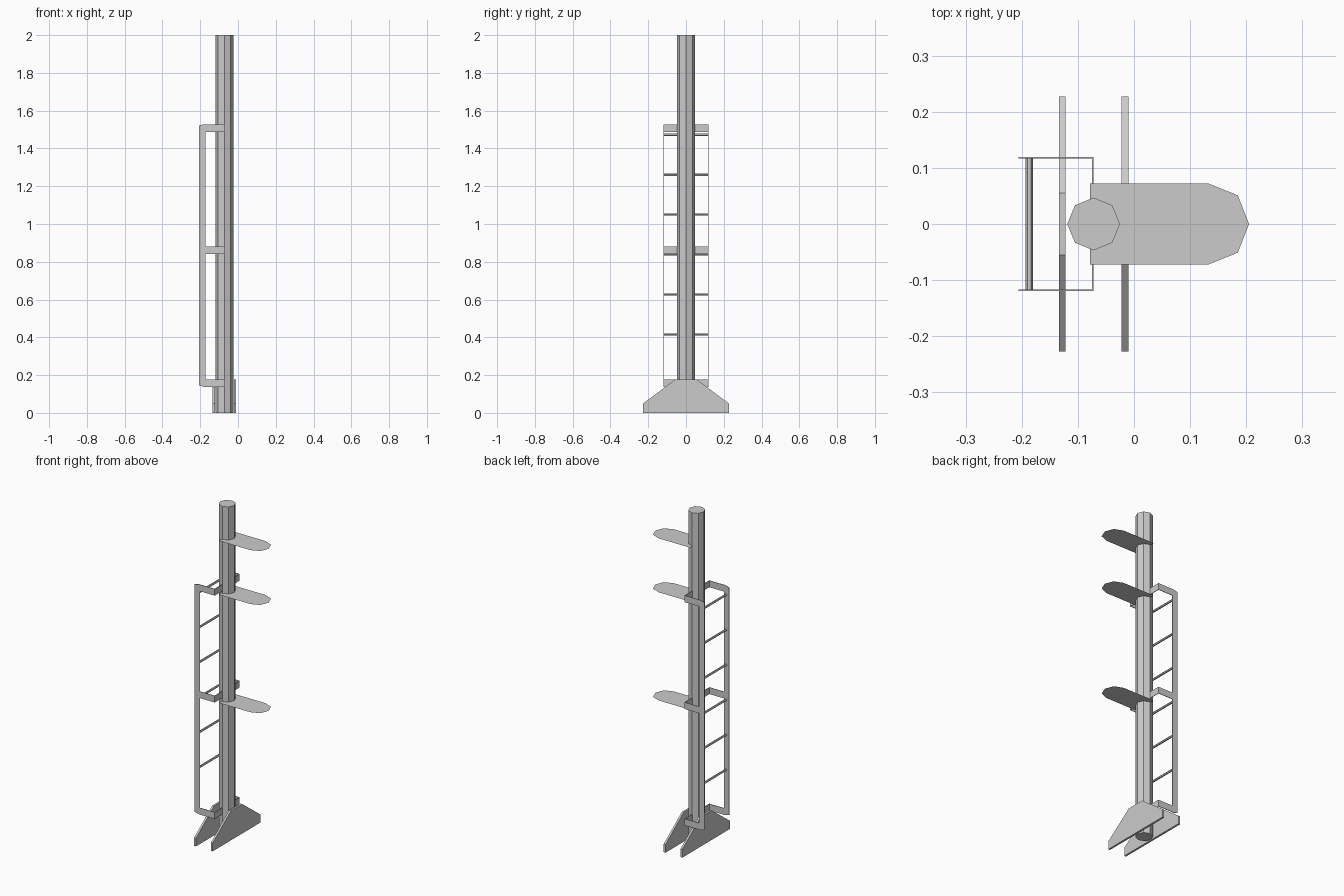
import bpy, bmesh, math
from mathutils import Vector

if "Cube" in bpy.data.objects:
    bpy.data.objects.remove(bpy.data.objects["Cube"])


def make_object(name, bm):
    bmesh.ops.recalc_face_normals(bm, faces=bm.faces)
    mesh = bpy.data.meshes.new(name)
    bm.to_mesh(mesh)
    bm.free()
    obj = bpy.data.objects.new(name, mesh)
    bpy.context.collection.objects.link(obj)
    return obj


def prism(name, points, push=None):
    """Flat outline, optionally extruded along a vector."""
    bm = bmesh.new()
    face = bm.faces.new([bm.verts.new(p) for p in points])
    if push:
        res = bmesh.ops.extrude_face_region(bm, geom=[face], use_keep_orig=True)
        verts = [v for v in res["geom"] if isinstance(v, bmesh.types.BMVert)]
        bmesh.ops.translate(bm, verts=verts, vec=Vector(push))
    return make_object(name, bm)


def ring(sides, radius):
    return [(radius * math.cos(2 * math.pi * i / sides),
             radius * math.sin(2 * math.pi * i / sides)) for i in range(sides)]


POLE_X = -0.072

# Octagonal pole
prism("pole", [(POLE_X + a, b, 0) for a, b in ring(8, 0.047)], (0, 0, 2))

# Thin rounded platforms
half = [(-0.078, 0.072), (0.133, 0.072), (0.185, 0.051)]
outline = half + [(0.205, 0)] + [(x, -y) for x, y in reversed(half)]
for i, z in enumerate((0.82, 1.474, 1.80)):
    prism(f"platform_{i + 1}", [(x, y, z) for x, y in outline])

# Base plates either side of the pole
plate = [(-0.227, 0), (0.227, 0), (0.227, 0.05), (0.055, 0.178),
         (-0.055, 0.178), (-0.227, 0.05)]
for name, x in (("base_plate_left", -0.134), ("base_plate_right", -0.022)):
    prism(name, [(x, y, z) for y, z in plate], (0.012, 0, 0))

# Ladder side rails with three arms each, and tabs bent in to the pole
BRACKETS = ((0.138, 0.178), (0.842, 0.882), (1.488, 1.528))
(z0, z1), (z2, z3), (z4, z5) = BRACKETS
OUT, IN, END = -0.206, -0.171, -0.075
rail = [(OUT, z0 + 0.007), (-0.170, z0), (END, z0), (END, z1), (IN, z1),
        (IN, z2), (END, z2), (END, z3), (IN, z3),
        (IN, z4), (END, z4), (END, z5), (-0.180, z5), (OUT, z5 - 0.007)]
rail[1] = (-0.180, z0)
for side, s in (("left", 1), ("right", -1)):
    prism(f"ladder_rail_{side}", [(x, s * 0.1165, z) for x, z in rail],
          (0, s * 0.003, 0))
    for i, (lo, hi) in enumerate(BRACKETS):
        prism(f"bracket_tab_{side}_{i + 1}",
              [(END, s * 0.1195, lo), (END, s * 0.035, lo),
               (END, s * 0.035, hi), (END, s * 0.1195, hi)], (0.003, 0, 0))

# Ladder rungs
for i in range(6):
    z = 0.415 + 0.2115 * i
    prism(f"rung_{i + 1}",
          [(-0.1865 + a, -0.118, z + b) for a, b in ring(6, 0.0065)],
          (0, 0.236, 0))
